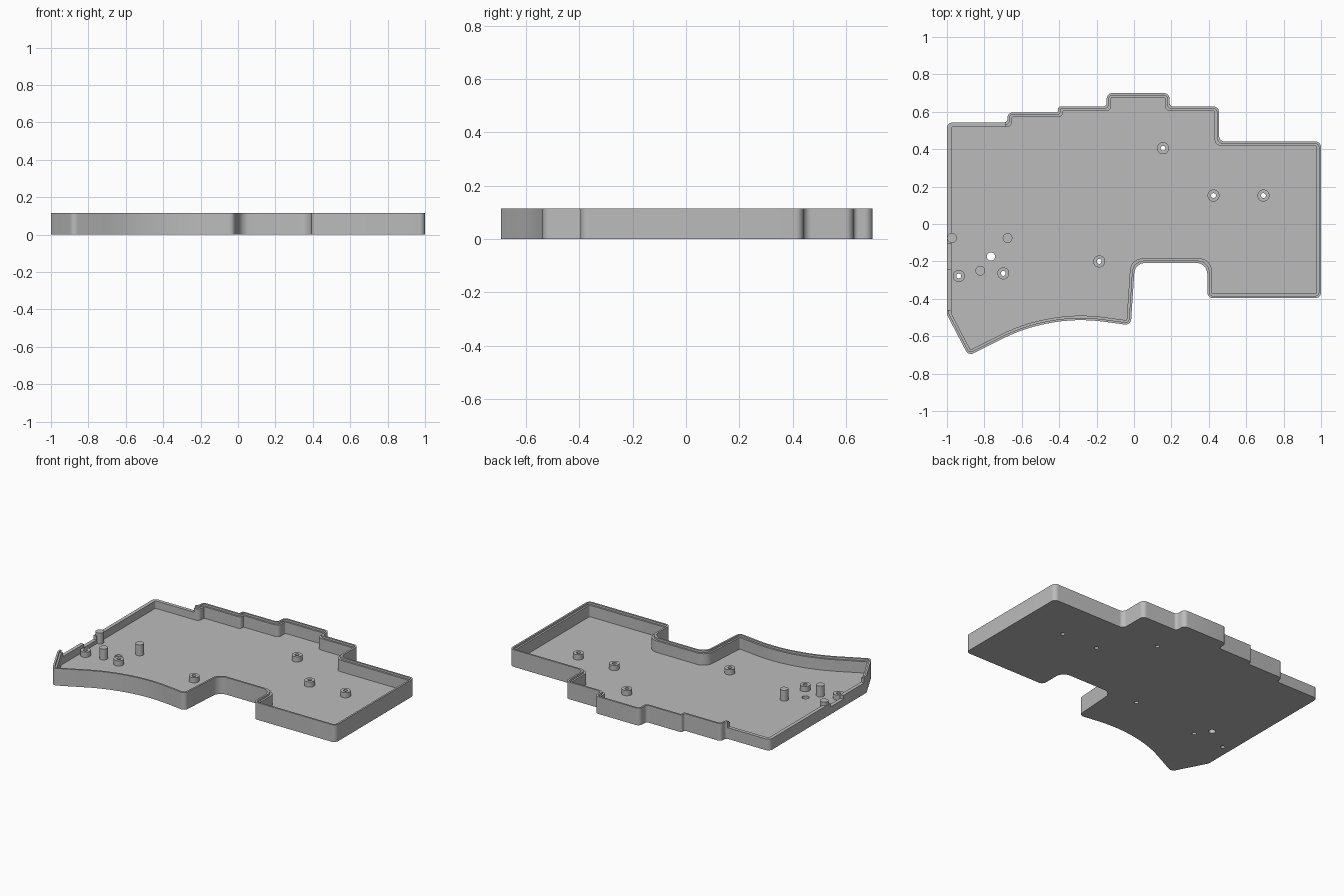
import bpy, bmesh, math
from mathutils import Vector

if "Cube" in bpy.data.objects:
    bpy.data.objects.remove(bpy.data.objects["Cube"])

grey = bpy.data.materials.new("plain grey")
grey.use_nodes = True
grey.diffuse_color = (0.5, 0.5, 0.5, 1)
grey.node_tree.nodes["Principled BSDF"].inputs["Base Color"].default_value = (0.5, 0.5, 0.5, 1)

HEIGHT, LEDGE, LOW, FLOOR = 0.115, 0.102, 0.075, 0.025
LIP, WALL = 0.012, 0.024

# Tray outline, counter-clockwise: x, y, corner radius
OUTLINE = [
    (-1, -0.485, 0.03), (-0.885, -0.705, 0.03), (-0.59, -0.557, 0.9), (-0.31, -0.502, 0.9),
    (-0.017, -0.542, 0.03), (0.005, -0.208, 0.06), (0.392, -0.208, 0.06), (0.392, -0.396, 0.03),
    (1, -0.396, 0.03), (1, 0.441, 0.03), (0.455, 0.441, 0.03), (0.455, 0.628, 0.03),
    (0.19, 0.628, 0.02), (0.19, 0.7, 0.03), (-0.146, 0.7, 0.03), (-0.146, 0.628, 0.02),
    (-0.406, 0.628, 0.014), (-0.406, 0.596, 0.012), (-0.676, 0.596, 0.025), (-0.676, 0.543, 0.02),
    (-1, 0.543, 0.03)]


def loop(inset, steps=8):
    """Outline moved inwards, with every corner rounded."""
    corners = [Vector(c[:2]) for c in OUTLINE]
    count, moved, turns = len(corners), [], []
    for i, p in enumerate(corners):
        a = (p - corners[i - 1]).normalized()
        b = (corners[(i + 1) % count] - p).normalized()
        na, nb = Vector((-a.y, a.x)), Vector((-b.y, b.x))
        moved.append(p + (na + nb) * inset / (1 + na.dot(nb)))
        turns.append(a.x * b.y - a.y * b.x)
    points = []
    for i, p in enumerate(moved):
        a = (p - moved[i - 1]).normalized()
        b = (moved[(i + 1) % count] - p).normalized()
        r = OUTLINE[i][2]
        r = max(r - inset, 0.005) if turns[i] > 0 else r + inset * 0.3
        angle = a.angle(b)
        side = 1 if turns[i] > 0 else -1
        start = p - a * r * math.tan(angle / 2)
        centre = start + Vector((-a.y, a.x)) * r * side
        for k in range(steps + 1):
            t = angle * k / steps
            points.append(centre - Vector((-a.y, a.x)) * r * side * math.cos(t) + a * r * math.sin(t))
    return points


def finish(name, bm):
    bmesh.ops.recalc_face_normals(bm, faces=bm.faces)
    mesh = bpy.data.meshes.new(name)
    bm.to_mesh(mesh)
    bm.free()
    mesh.materials.append(grey)
    ob = bpy.data.objects.new(name, mesh)
    bpy.context.collection.objects.link(ob)
    return ob


def smooth(ob):
    bpy.ops.object.select_all(action="DESELECT")
    ob.select_set(True)
    bpy.context.view_layer.objects.active = ob
    bpy.ops.object.shade_smooth_by_angle(angle=math.radians(30))


def lathe(name, profile, x, y, closed, sides=32):
    """Turn a radius/height profile around a vertical axis."""
    bm = bmesh.new()
    rings = [[bm.verts.new((x + r * math.cos(math.tau * k / sides),
                            y + r * math.sin(math.tau * k / sides), z)) for k in range(sides)]
             for r, z in profile]
    pairs = list(zip(rings, rings[1:]))
    if closed:
        pairs.append((rings[-1], rings[0]))
    else:
        bm.faces.new(rings[0])
        bm.faces.new(rings[-1])
    for lo, hi in pairs:
        for k in range(sides):
            n = (k + 1) % sides
            bm.faces.new((lo[k], lo[n], hi[n], hi[k]))
    return finish(name, bm)


def box(name, low, high):
    bm = bmesh.new()
    bmesh.ops.create_cube(bm, size=1)
    for v in bm.verts:
        v.co = [(l + h) / 2 + c * (h - l) for c, l, h in zip(v.co, low, high)]
    return finish(name, bm)


# Tray: floor, wall, ledge and raised lip
bm = bmesh.new()
rings = []
for inset, z in [(0, 0), (0, HEIGHT), (LIP, HEIGHT), (LIP, LEDGE), (WALL, LEDGE), (WALL, FLOOR)]:
    rings.append([bm.verts.new((p.x, p.y, z)) for p in loop(inset)])
for lo, hi in zip(rings, rings[1:]):
    for k in range(len(lo)):
        n = (k + 1) % len(lo)
        bm.faces.new((lo[k], lo[n], hi[n], hi[k]))
bm.faces.new(rings[0])
bm.faces.new(rings[-1])
tray = finish("tray", bm)

# Cutters: lowered wall, side notch and floor holes
BOSSES = [(0.155, 0.405), (0.425, 0.152), (0.692, 0.152), (-0.186, -0.2), (-0.937, -0.278), (-0.699, -0.264)]
cutters = [box("low_wall_cutter", (-1.1, -0.46, LOW), (-0.69, 0.58, 0.2)),
           box("side_notch_cutter", (-1.1, -0.24, 0.05), (-0.96, -0.105, 0.2)),
           lathe("floor_hole_cutter", [(0.022, -0.1), (0.022, 0.1)], -0.765, -0.174, False)]
cutters += [lathe("screw_hole_cutter", [(0.013, -0.1), (0.013, 0.1)], x, y, False) for x, y in BOSSES]
for cutter in cutters:
    mod = tray.modifiers.new("cut", "BOOLEAN")
    mod.operation, mod.solver, mod.object = "DIFFERENCE", "EXACT", cutter
    bpy.context.view_layer.objects.active = tray
    bpy.ops.object.modifier_apply(modifier=mod.name)
    bpy.data.objects.remove(cutter)
smooth(tray)

# Screw bosses with open centres
for x, y in BOSSES:
    smooth(lathe("screw_boss", [(0.013, FLOOR - 0.003), (0.032, FLOOR - 0.003), (0.032, 0.06), (0.013, 0.06)],
                 x, y, True))

# Solid support pegs
for x, y in [(-0.973, -0.075), (-0.676, -0.075), (-0.822, -0.25)]:
    smooth(lathe("support_peg", [(0.026, FLOOR - 0.003), (0.026, 0.098)], x, y, False))
